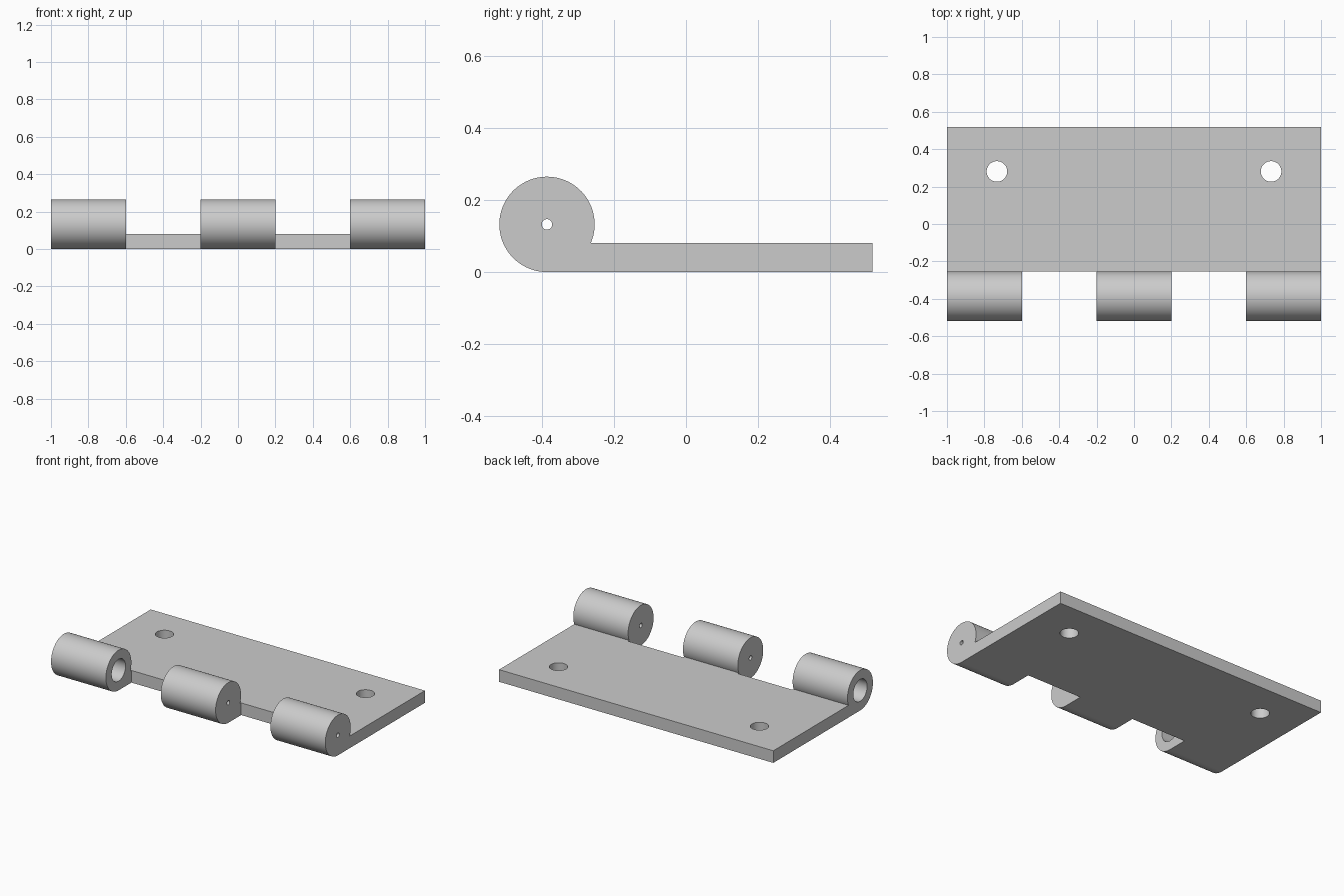
import bpy, bmesh, math

if "Cube" in bpy.data.objects:
    bpy.data.objects.remove(bpy.data.objects["Cube"])

CY, CZ, R = -0.3865, 0.1325, 0.1325   # barrel axis and radius
T, BACK = 0.08, 0.519                 # leaf thickness and rear edge

steel = bpy.data.materials.new("plain grey")
steel.diffuse_color = (0.6, 0.6, 0.6, 1)
steel.use_nodes = True
steel.node_tree.nodes["Principled BSDF"].inputs["Base Color"].default_value = steel.diffuse_color


def make_object(name, bm):
    bmesh.ops.recalc_face_normals(bm, faces=bm.faces)
    me = bpy.data.meshes.new(name)
    bm.to_mesh(me)
    bm.free()
    ob = bpy.data.objects.new(name, me)
    bpy.context.collection.objects.link(ob)
    return ob


def extruded_profile(name, yz, x0, x1):
    bm = bmesh.new()
    face = bm.faces.new([bm.verts.new((x0, y, z)) for y, z in yz])
    ext = bmesh.ops.extrude_face_region(bm, geom=[face])["geom"]
    bmesh.ops.translate(bm, vec=(x1 - x0, 0, 0),
                        verts=[v for v in ext if isinstance(v, bmesh.types.BMVert)])
    return make_object(name, bm)


def circle(y, z, r, n=64):
    return [(y + r * math.cos(2 * math.pi * i / n),
             z + r * math.sin(2 * math.pi * i / n)) for i in range(n)]


# Full-width leaf with a rolled barrel along its front edge
start = math.asin((T - CZ) / R)
end = math.radians(270)
N = 96
outline = [(CY + R * math.cos(start + (end - start) * i / N),
            CZ + R * math.sin(start + (end - start) * i / N)) for i in range(N + 1)]
outline += [(BACK, 0), (BACK, T)]
leaf = extruded_profile("hinge_leaf", outline, -1, 1)
leaf.data.materials.append(steel)

cutters = []
# Gaps between the knuckles
for s in (-1, 1):
    box = [(-0.7, -0.2), (-0.253, -0.2), (-0.253, 0.5), (-0.7, 0.5)]
    cutters.append(extruded_profile("gap_cutter", box, s * 0.4 - 0.2, s * 0.4 + 0.2))
# Pin bores: wide in the left knuckle, narrow in the other two
cutters.append(extruded_profile("wide_bore_cutter", circle(CY, CZ, 0.072), -1.1, -0.5))
cutters.append(extruded_profile("narrow_bore_cutter", circle(CY, CZ, 0.0145, 32), -0.3, 1.1))
# Screw holes
for s in (-1, 1):
    bm = bmesh.new()
    bmesh.ops.create_cone(bm, cap_ends=True, segments=64, radius1=0.055,
                          radius2=0.055, depth=1)
    bmesh.ops.translate(bm, verts=bm.verts, vec=(s * 0.733, 0.281, 0))
    cutters.append(make_object("screw_hole_cutter", bm))

# Cut the leaf, then discard the cutters
bpy.context.view_layer.objects.active = leaf
leaf.select_set(True)
for c in cutters:
    c.hide_render = True
    m = leaf.modifiers.new("cut", 'BOOLEAN')
    m.operation = 'DIFFERENCE'
    m.solver = 'EXACT'
    m.object = c
    bpy.ops.object.modifier_apply(modifier=m.name)
    bpy.data.objects.remove(c, do_unlink=True)

bpy.ops.object.shade_smooth_by_angle(angle=math.radians(30))
